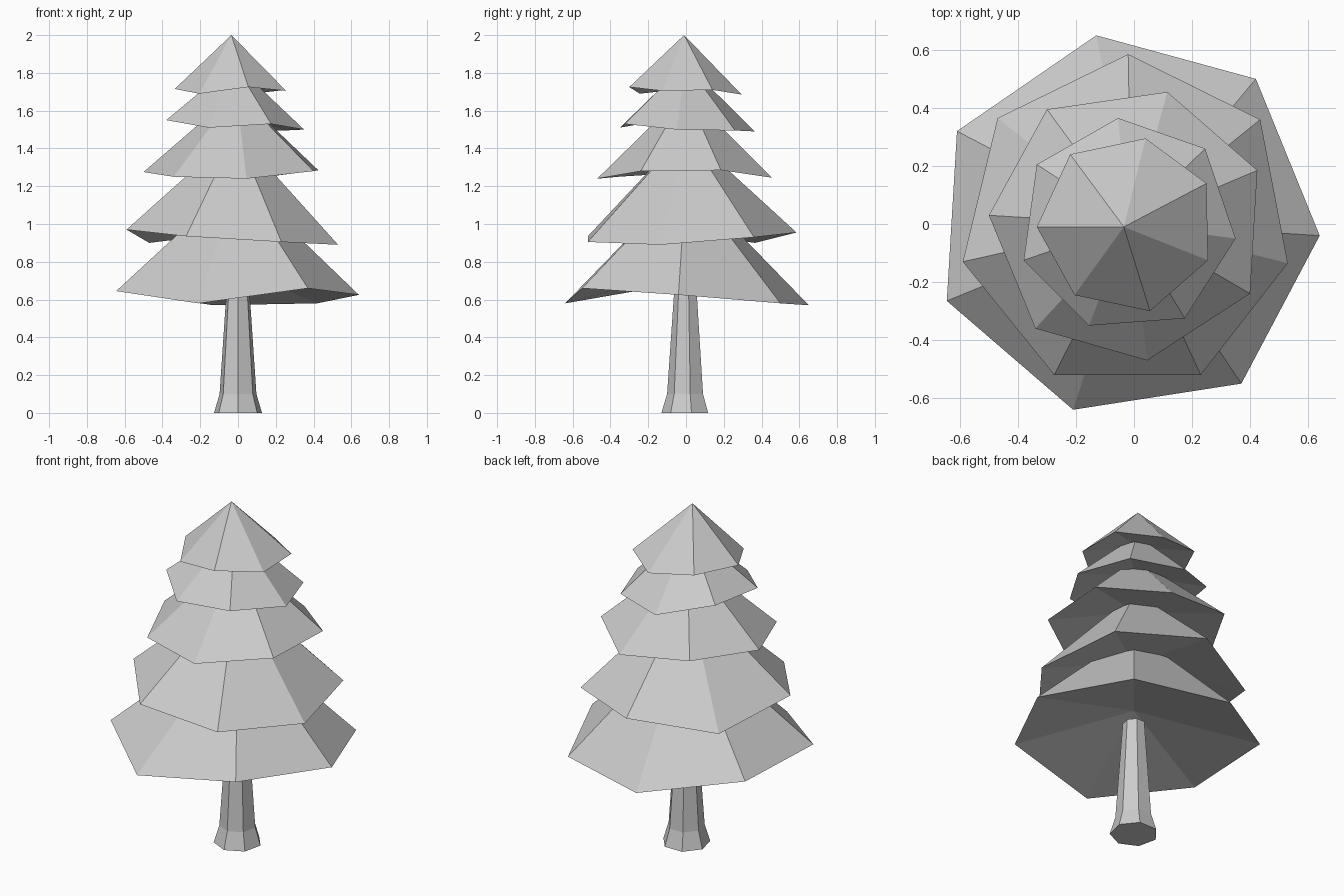
import bpy, bmesh
from math import sin, cos, tau

if "Cube" in bpy.data.objects:
    bpy.data.objects.remove(bpy.data.objects["Cube"])

def make_object(name, bm):
    bmesh.ops.recalc_face_normals(bm, faces=bm.faces)
    mesh = bpy.data.meshes.new(name)
    bm.to_mesh(mesh)
    bm.free()
    bpy.context.collection.objects.link(bpy.data.objects.new(name, mesh))

def tier(name, rim, apex, under):
    """Uneven seven-sided cone with a hollowed underside."""
    bm = bmesh.new()
    ring = [bm.verts.new(p) for p in rim]
    top, mid = bm.verts.new(apex), bm.verts.new(under)
    for a, b in zip(ring, ring[1:] + ring[:1]):
        bm.faces.new((a, b, top))
        bm.faces.new((b, a, mid))
    make_object(name, bm)

# Trunk: seven sides, flared foot
SIDES = 7
bm = bmesh.new()
rings = []
for z, r in ((0, .13), (.1, .1), (.68, .06)):
    rings.append([bm.verts.new((r * cos(tau * (i / SIDES - .25)),
                                r * sin(tau * (i / SIDES - .25)), z))
                  for i in range(SIDES)])
for lo, hi in zip(rings, rings[1:]):
    for i in range(SIDES):
        j = (i + 1) % SIDES
        bm.faces.new((lo[i], lo[j], hi[j], hi[i]))
bm.faces.new(rings[0])
bm.faces.new(rings[-1])
make_object("trunk", bm)

# Foliage tiers, bottom to top
tier("foliage_1", [(.64, -.04, .625), (.42, .5, .58), (-.13, .65, .57), (-.61, .32, .64),
                   (-.645, -.265, .645), (-.21, -.64, .58), (.37, -.55, .66)],
     (0, 0, 1.24), (0, 0, .76))
tier("foliage_2", [(.53, -.135, .89), (.435, .36, .93), (-.02, .585, .955), (-.47, .365, .90),
                   (-.59, -.13, .97), (-.275, -.52, .935), (.23, -.52, .905)],
     (-.01, 0, 1.49), (0, 0, 1.05))
tier("foliage_3", [(.4, -.24, 1.28), (.425, .185, 1.285), (.115, .455, 1.245), (-.3, .395, 1.295),
                   (-.5, .03, 1.275), (-.34, -.36, 1.25), (.045, -.47, 1.24)],
     (-.01, 0, 1.70), (-.01, 0, 1.37))
tier("foliage_4", [(.35, -.05, 1.5), (.245, .26, 1.495), (-.055, .365, 1.49), (-.335, .205, 1.56),
                   (-.38, -.125, 1.55), (-.155, -.35, 1.51), (.175, -.325, 1.53)],
     (-.02, 0, 1.85), (-.02, 0, 1.6))
tier("foliage_5", [(.255, -.125, 1.705), (.25, .14, 1.71), (.04, .295, 1.685), (-.22, .24, 1.72),
                   (-.335, -.01, 1.715), (-.205, -.245, 1.69), (.055, -.3, 1.725)],
     (-.035, -.01, 2), (-.03, 0, 1.78))
